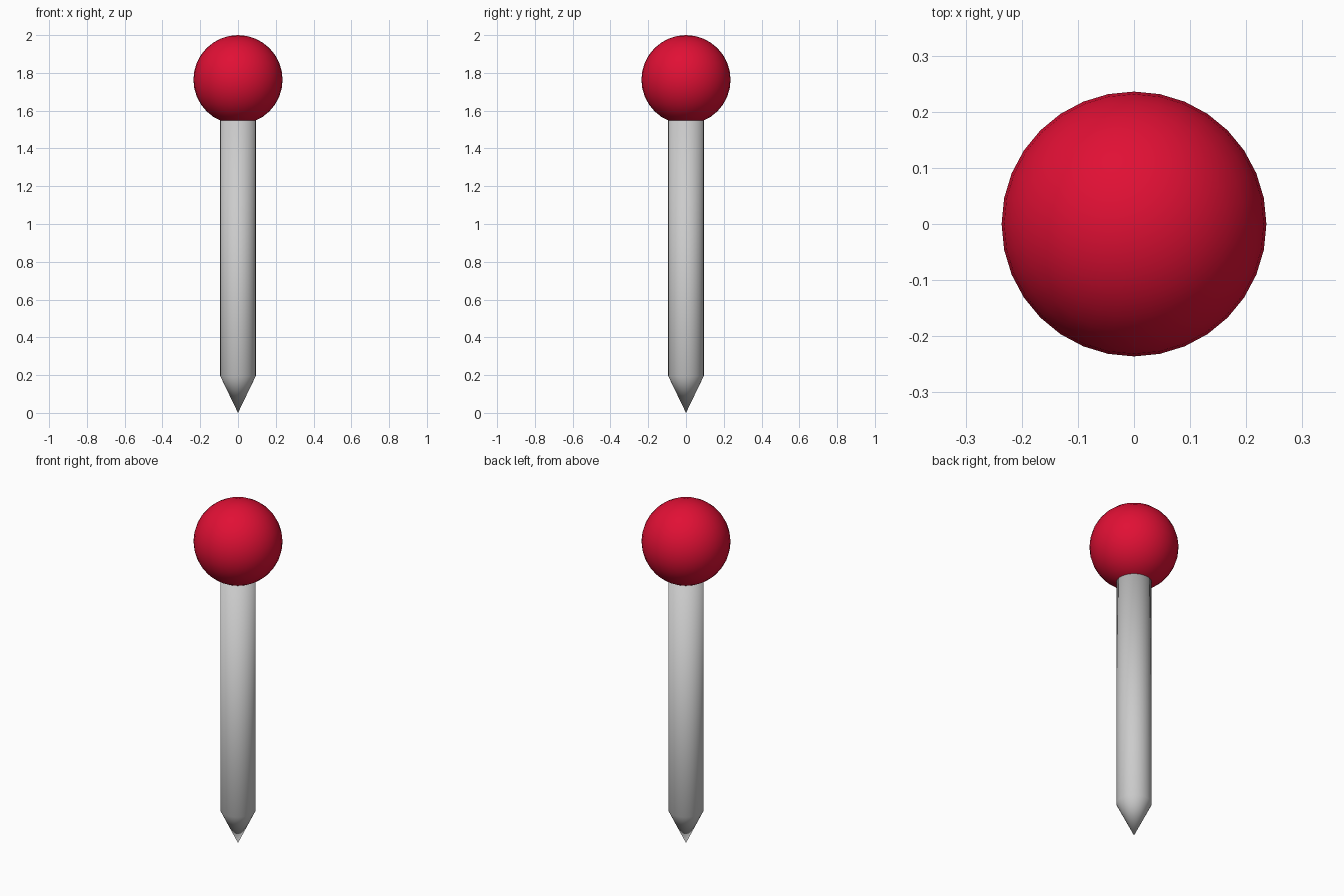
import bpy, bmesh
from mathutils import Matrix

if "Cube" in bpy.data.objects:
    bpy.data.objects.remove(bpy.data.objects["Cube"])


def finish(bm, name):
    bmesh.ops.recalc_face_normals(bm, faces=bm.faces[:])
    for f in bm.faces:
        f.smooth = True
    me = bpy.data.meshes.new(name)
    bm.to_mesh(me)
    bm.free()
    ob = bpy.data.objects.new(name, me)
    bpy.context.collection.objects.link(ob)
    return ob


SIDES = 32
HEAD_R = 0.236
SHAFT_R, TIP_Z, SHAFT_TOP = 0.094, 0.195, 1.57

# Round red head
bm = bmesh.new()
bmesh.ops.create_uvsphere(bm, u_segments=SIDES, v_segments=16, radius=HEAD_R,
                          matrix=Matrix.Translation((0, 0, 2 - HEAD_R)))
head = finish(bm, "head")
red = bpy.data.materials.new("red")
red.diffuse_color = (0.75, 0.005, 0.035, 1)
red.use_nodes = True
red.node_tree.nodes["Principled BSDF"].inputs["Base Color"].default_value = red.diffuse_color
head.data.materials.append(red)

# Grey shaft: a cylinder whose bottom cap is poked and pulled down to a point
bm = bmesh.new()
bmesh.ops.create_cone(bm, cap_ends=True, segments=SIDES, radius1=SHAFT_R, radius2=SHAFT_R,
                      depth=SHAFT_TOP - TIP_Z,
                      matrix=Matrix.Translation((0, 0, (SHAFT_TOP + TIP_Z) / 2)))
bottom = min(bm.faces, key=lambda f: f.calc_center_median().z)
poked = bmesh.ops.poke(bm, faces=[bottom])
poked["verts"][0].co = (0, 0, 0)
finish(bm, "shaft")
